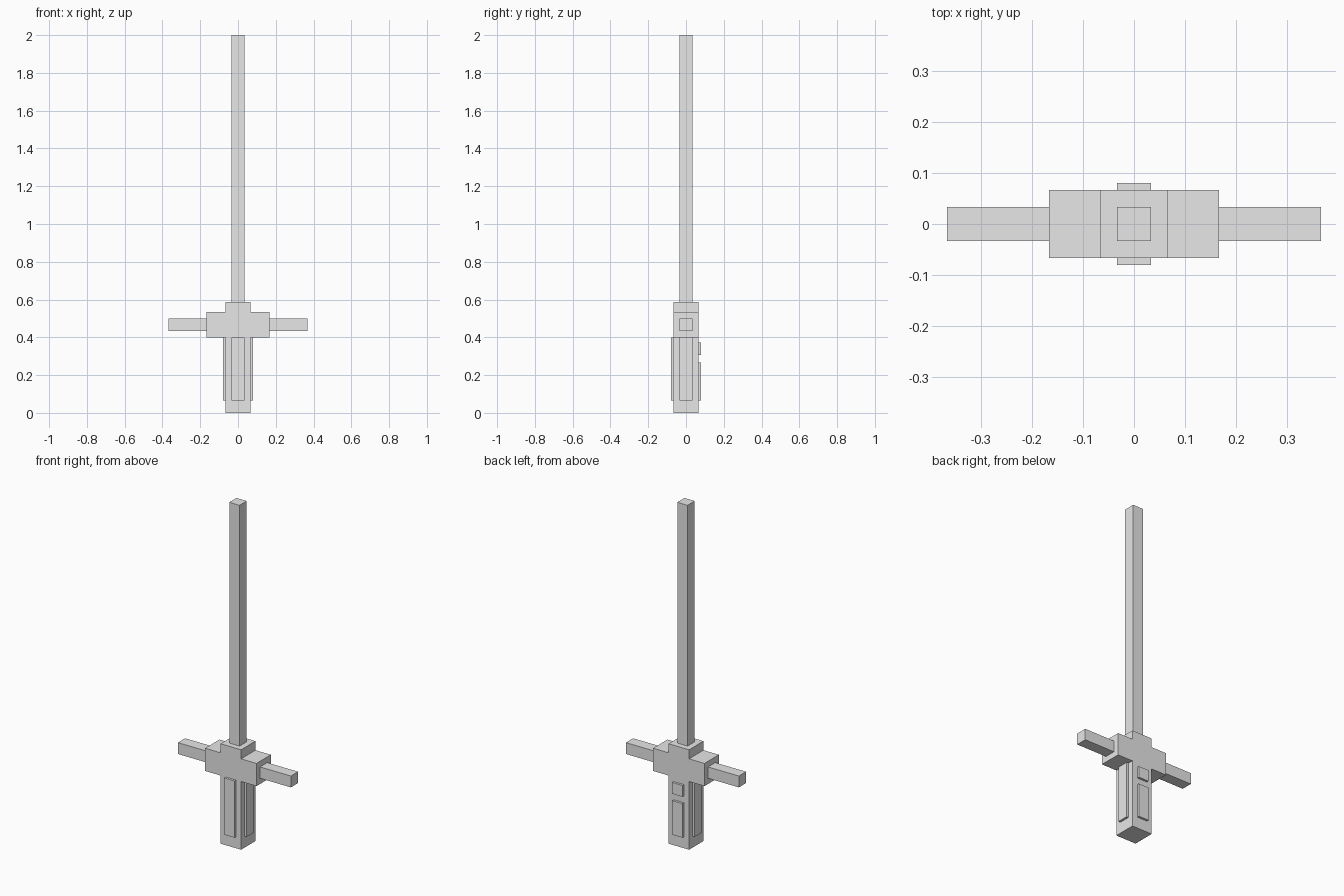
import bpy

if "Cube" in bpy.data.objects:
    bpy.data.objects.remove(bpy.data.objects["Cube"], do_unlink=True)

GREY = (0.8, 0.8, 0.8, 1)
mat = bpy.data.materials.new("plain_grey")
mat.use_nodes = True
mat.diffuse_color = GREY
mat.node_tree.nodes["Principled BSDF"].inputs["Base Color"].default_value = GREY

U = 1 / 15      # base unit: width of the blade
T = U / 5       # thickness of the raised grip plates


def box(name, x, y, z):
    """Box from (low, high) extents along each axis."""
    spans = (x, y, z)
    bpy.ops.mesh.primitive_cube_add(size=1, location=[(a + b) / 2 for a, b in spans])
    ob = bpy.context.object
    ob.name = name
    ob.scale = [b - a for a, b in spans]
    bpy.ops.object.transform_apply(location=False, rotation=False, scale=True)
    ob.data.materials.append(mat)
    return ob


half, wide = (-U / 2, U / 2), (-U, U)

# Handle, guard, collar and blade
box("handle", wide, wide, (0, 6 * U))
box("guard", (-2.5 * U, 2.5 * U), wide, (6 * U, 8 * U))
box("collar", wide, wide, (8 * U, 8.8 * U))
box("blade", half, half, (8.8 * U, 2))

# Side arms and side grip plates
for side, s in (("left", 1), ("right", -1)):
    box(side + "_arm", sorted((s * 2.5 * U, s * 5.5 * U)), half, (6.5 * U, 7.5 * U))
    box(side + "_grip_plate", sorted((s * U, s * (U + T))), half, (U, 6 * U))

# Front plate is one piece; the back is a long plate with a button above
box("front_grip_plate", half, (-U - T, -U), (U, 6 * U))
box("back_grip_plate", half, (U, U + T), (U, 4 * U))
box("back_button", half, (U, U + T), (4.6 * U, 5.6 * U))
